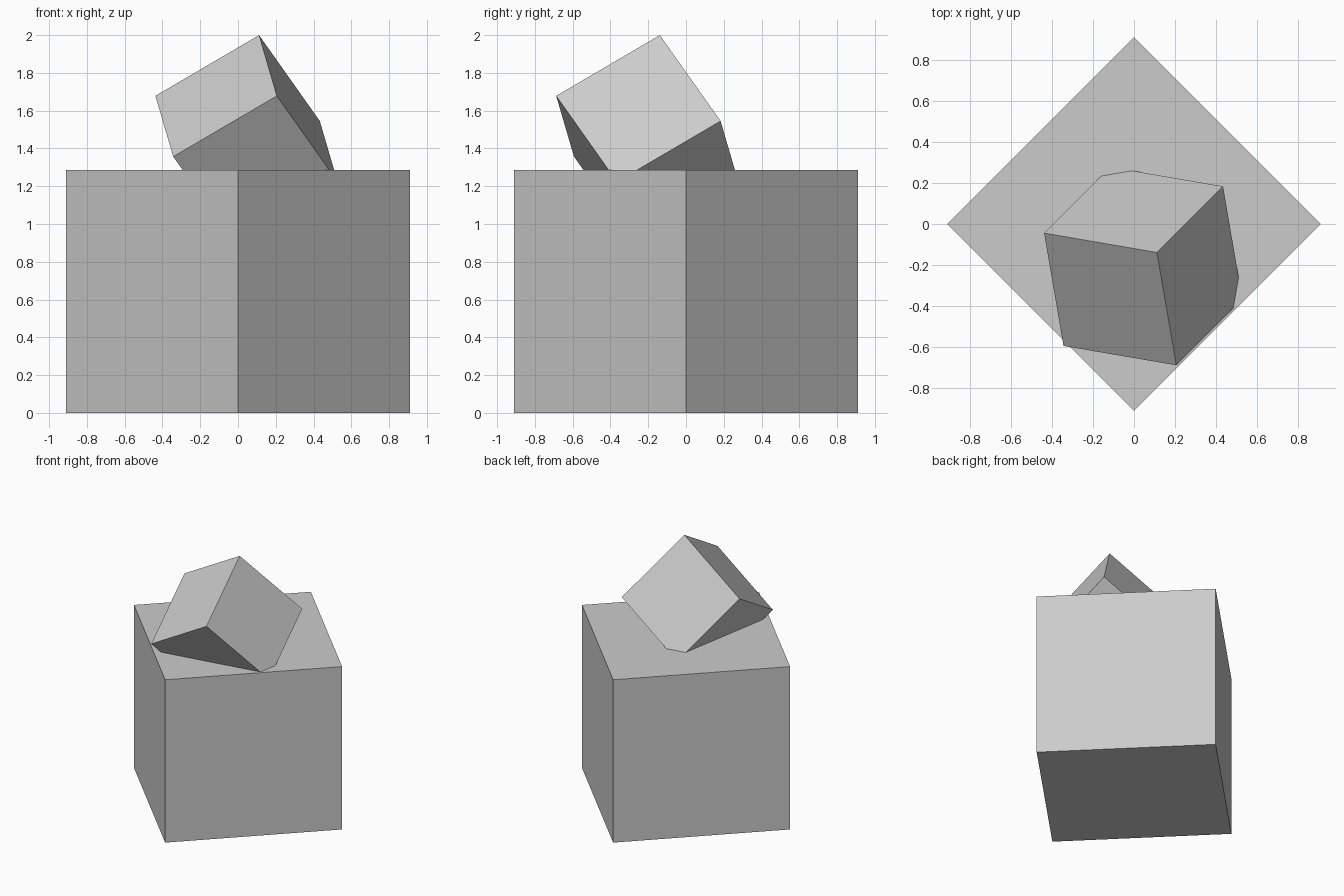
import bpy
from math import radians

if "Cube" in bpy.data.objects:
    bpy.data.objects.remove(bpy.data.objects["Cube"])


def cube(name, size, location, rotation):
    bpy.ops.mesh.primitive_cube_add(
        size=size, location=location, rotation=[radians(a) for a in rotation])
    bpy.context.object.name = name


SIDE = 1.286

# Large block standing on the ground, turned corner-forward
cube("base_block", SIDE, (0, 0, SIDE / 2), (0, 0, 45))

# Half-size block, tilted on all axes and sunk into the top
cube("tilted_block", SIDE / 2, (0.045, -0.205, 1.451), (45, 45, 45))
